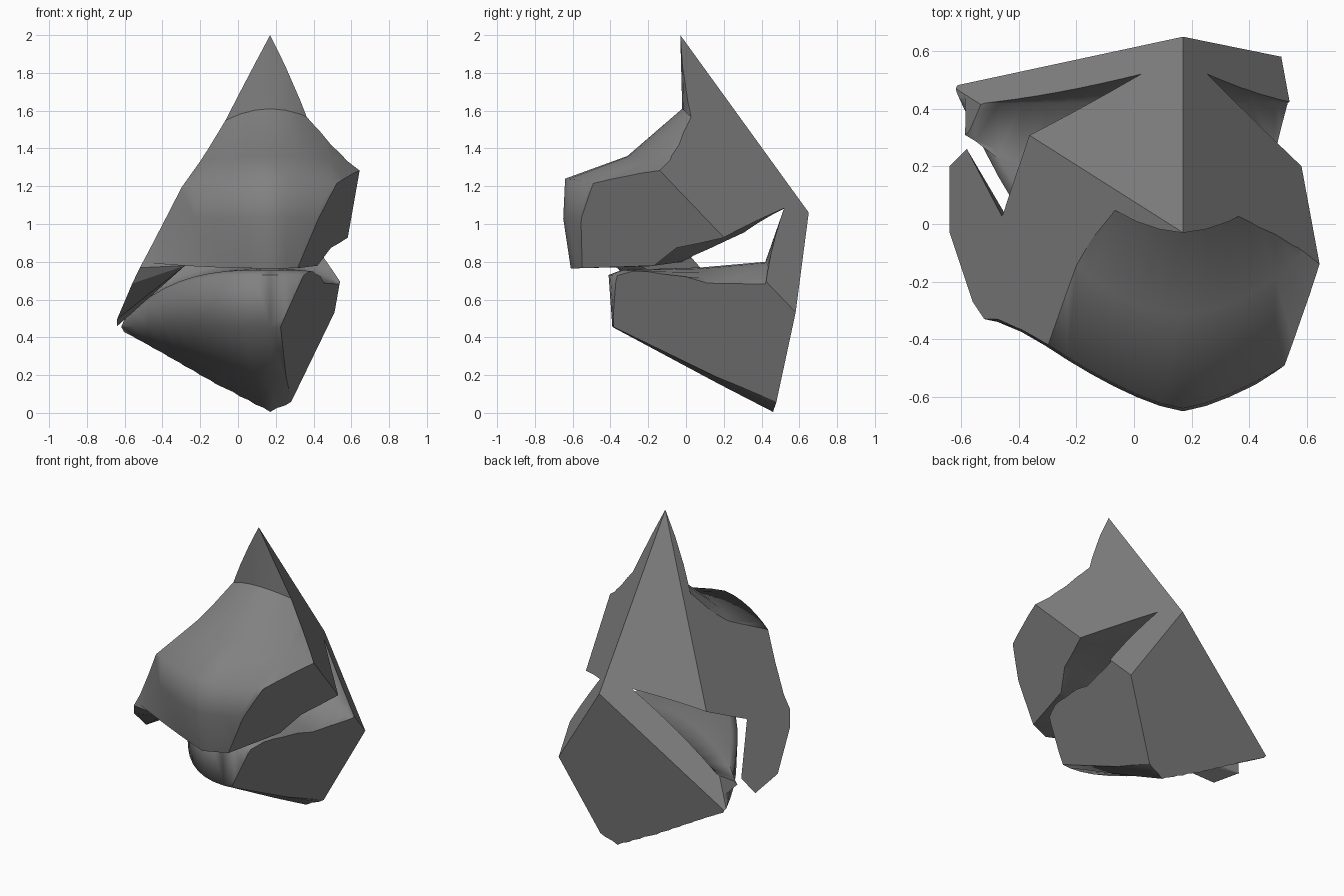
import bpy, bmesh
from mathutils import Vector

if "Cube" in bpy.data.objects:
    bpy.data.objects.remove(bpy.data.objects["Cube"])

CX = 0.17  # symmetry plane of the rounded front surface

grey = bpy.data.materials.new("stone grey")
grey.diffuse_color = (0.22, 0.22, 0.22, 1)
grey.use_nodes = True
grey.node_tree.nodes["Principled BSDF"].inputs["Base Color"].default_value = grey.diffuse_color


def finish(bm, name):
    me = bpy.data.meshes.new(name)
    bm.to_mesh(me)
    bm.free()
    me.materials.append(grey)
    ob = bpy.data.objects.new(name, me)
    bpy.context.collection.objects.link(ob)
    return ob


def left_z(x, y):
    return 2 + 1.856 * (x - CX) - 0.164 * (y + 0.03)


# Side profile: y, z, then y bend and its power, z bend and its power
profile = [
    (-0.033, 2.10, 1.2, 2, 0, 2),         # horn front
    (-0.02, 1.61, 1.2, 2, -1.1, 2),       # horn foot
    (-0.31, 1.36, 1.2, 2, -0.2, 2),       # brow
    (-0.64, 1.24, 0.64, 1.4, -0.2, 2),    # snout top
    (-0.65, 1.03, 0.64, 1.4, 0, 2),       # snout front
    (-0.61, 0.765, 0.42, 1, 0.07, 2),     # upper lip
    (-0.20, 0.775, 0.5, 2, 0.07, 2),      # mouth roof
    (-0.08, 0.89, 0.3, 2, -0.15, 2),
    (0.19, 0.95, 0, 2, -0.15, 2),
    (0.52, 1.085, 0, 2, -0.15, 2),        # back of mouth
    (0.42, 0.80, 0, 2, -0.35, 2),         # mouth floor
    (0.08, 0.77, 0.4, 2, -0.4, 2),
    (-0.34, 0.757, 1.38, 2, -0.55, 3),    # lower lip
    (-0.41, 0.73, 1.4, 2, -0.52, 3),
    (-0.39, 0.455, 1.38, 2, 0, 2),        # chin
    (0.18, 0.15, 0.5, 2, 0.36, 1),        # keel under the jaw
    (0.80, -0.17, 0.3, 2, 0.65, 1),
    (0.95, 2.10, 0, 2, 0, 2),
]

# Sweep the profile sideways
bm = bmesh.new()
broken = bm.faces.layers.int.new("broken")
rings = []
stations = [-0.88 + 0.08 * i for i in range(12)] + [0.08 * i for i in range(6)] + [0.49]
for dx in stations:
    ring = []
    d = abs(dx)
    for i, (y, z, ky, py, kz, pz) in enumerate(profile):
        k = kz * (2.5 if i in (10, 11) and dx > 0 else 1)
        ring.append(bm.verts.new((CX + dx, y + ky * d ** py, z + k * d ** pz)))
    rings.append(ring)
n = len(profile)
for a, b in zip(rings, rings[1:]):
    for i in range(n):
        j = (i + 1) % n
        bm.faces.new((a[i], a[j], b[j], b[i]))
bm.faces.new(rings[0])
bm.faces.new(rings[-1])
bmesh.ops.triangulate(bm, faces=bm.faces[:])

# Slice with the flat break planes (point, outward normal)
apex = (CX, -0.03, 2.0)
planes = [
    (apex, (1.83, 1.382, 1)),                    # right
    (apex, (-1.084, 1.382, 1)),                  # back left
    ((CX, 0.46, 0), (-0.074, 1, -0.179)),        # lower back
    (apex, (-1.856, 0.164, 1)),                  # left
    ((0.28, 0.47, 0.06), (1, -0.262, -0.428)),   # lower right
]
for number, (co, no) in enumerate(planes, 1):
    bmesh.ops.bisect_plane(bm, geom=bm.verts[:] + bm.edges[:] + bm.faces[:], dist=1e-5,
                           plane_co=co, plane_no=Vector(no).normalized(), clear_outer=True)
    bmesh.ops.remove_doubles(bm, verts=bm.verts[:], dist=2e-5)
    edges = [e for e in bm.edges if len(e.link_faces) == 1]
    filled = bmesh.ops.triangle_fill(bm, edges=edges, use_beauty=True)
    for f in filled["geom"]:
        if isinstance(f, bmesh.types.BMFace):
            f[broken] = number

# Smooth rounded skin, flat breaks, sharp rims, horn foot and lips
bmesh.ops.recalc_face_normals(bm, faces=bm.faces[:])
for f in bm.faces:
    f.smooth = f[broken] == 0
for e in bm.edges:
    if len(e.link_faces) == 2:
        f, g = e.link_faces
        middle = (e.verts[0].co + e.verts[1].co) / 2
        bend = e.calc_face_angle(0)
        if f[broken] != g[broken] or bend > 1.25 or (middle.z > 1.5 and bend > 0.5):
            e.smooth = False
finish(bm, "head_fragment")

# Wedge shaped cheek flap hanging on the left break plane
outline = [(-0.46, -0.33), (-0.52, -0.33), (-0.56, -0.27), (-0.60, -0.12), (-0.64, -0.03),
           (-0.64, 0.2), (-0.58, 0.26), (-0.46, 0.03)]
bm = bmesh.new()
for x, y in outline:
    bm.verts.new((x, y, left_z(x, y)))
for co in [(-0.28, -0.38, 0.78), (-0.28, -0.25, 0.78)]:
    bm.verts.new(co)
bmesh.ops.convex_hull(bm, input=bm.verts[:])
bmesh.ops.recalc_face_normals(bm, faces=bm.faces[:])
finish(bm, "cheek_flap")
